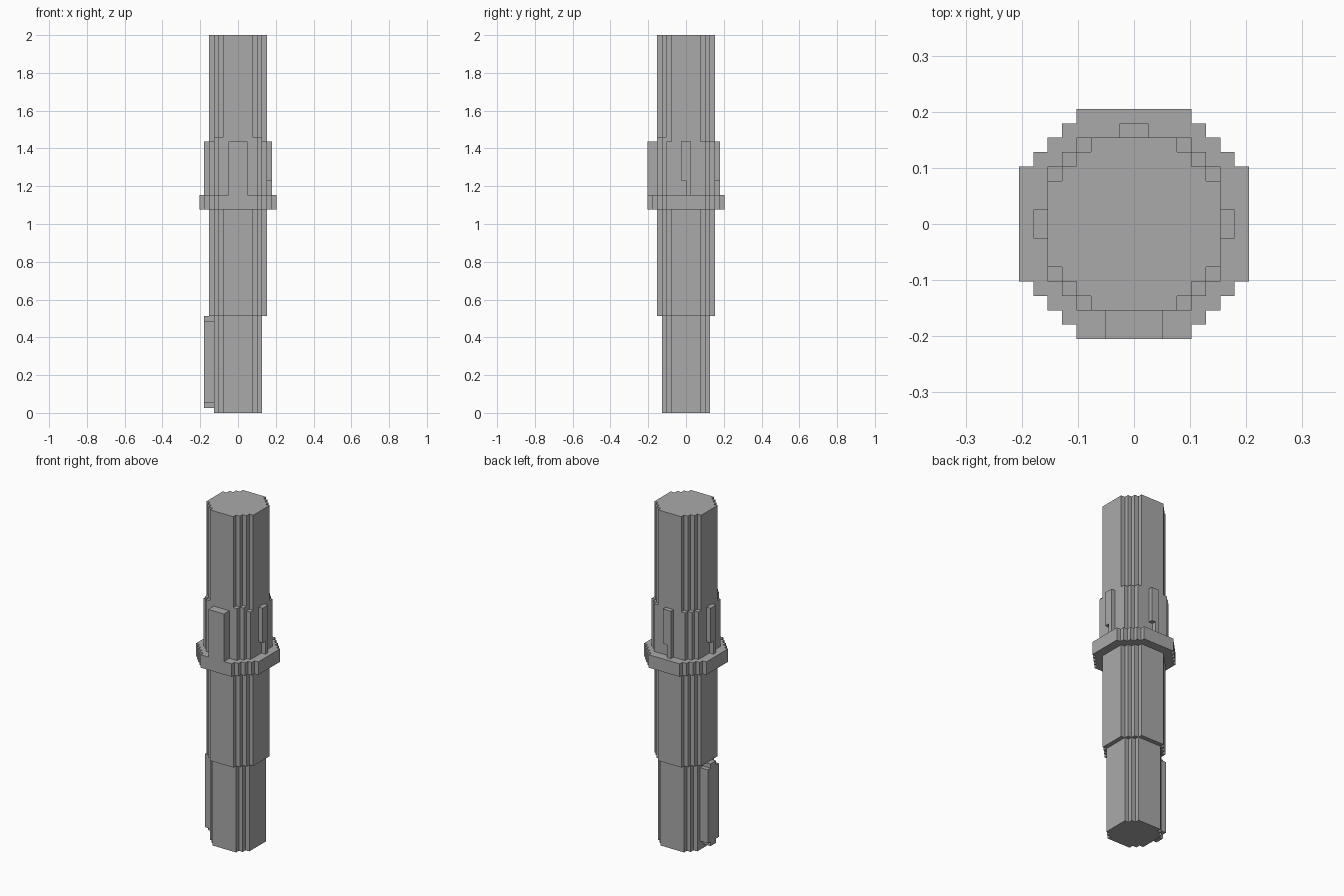
import bpy, bmesh
from math import pi
from mathutils import Matrix

U = 2 / 78  # size of one block step

if "Cube" in bpy.data.objects:
    bpy.data.objects.remove(bpy.data.objects["Cube"])

grey = bpy.data.materials.new("plain_grey")
grey.use_nodes = True
grey.diffuse_color = (0.4, 0.4, 0.4, 1)
grey.node_tree.nodes["Principled BSDF"].inputs["Base Color"].default_value = (0.4, 0.4, 0.4, 1)


def extrude(name, outline, low, high, matrix=Matrix()):
    """Closed outline in block units, extruded from low to high, then placed."""
    bm = bmesh.new()
    face = bm.faces.new([bm.verts.new((x, y, low)) for x, y in outline])
    grown = bmesh.ops.extrude_face_region(bm, geom=[face], use_keep_orig=True)
    top = [v for v in grown["geom"] if isinstance(v, bmesh.types.BMVert)]
    bmesh.ops.translate(bm, verts=top, vec=(0, 0, high - low))
    bmesh.ops.recalc_face_normals(bm, faces=bm.faces)
    bm.transform(Matrix.Scale(U, 4) @ matrix)
    mesh = bpy.data.meshes.new(name)
    bm.to_mesh(mesh)
    bm.free()
    mesh.materials.append(grey)
    obj = bpy.data.objects.new(name, mesh)
    bpy.context.collection.objects.link(obj)
    return obj


def stepped_round(radius, flat):
    """Octagon-like outline with stair-stepped corners."""
    corner = [(radius, flat)]
    for i in range(radius - flat):
        corner += [(radius - i - 1, flat + i), (radius - i - 1, flat + i + 1)]
    outline = []
    for _ in range(4):
        outline += corner
        corner = [(-y, x) for x, y in corner]
    return outline


def rect(x0, x1, y0, y1):
    return [(x0, y0), (x1, y0), (x1, y1), (x0, y1)]


def on_side(quarter_turns):
    """Stand an outline upright facing +x, then turn it about z."""
    upright = Matrix(((0, 0, 1, 0), (1, 0, 0, 0), (0, 1, 0, 0), (0, 0, 0, 1)))
    return Matrix.Rotation(quarter_turns * pi / 2, 4, "Z") @ upright


# Stacked shaft sections
for name, radius, flat, low, high in (
    ("lower_shaft", 5, 3, 0, 20),
    ("middle_shaft", 6, 3, 20, 42),
    ("flange", 8, 4, 42, 45),
    ("collar", 6, 4, 45, 56),
    ("upper_shaft", 6, 3, 56, 78),
):
    extrude(name, stepped_round(radius, flat), low, high)

# Small raised corners on the front of the collar
for side, s in (("left", 1), ("right", -1)):
    for i in range(2):
        x = 3 + i
        y = -6 + i
        extrude(f"collar_corner_{side}_{i + 1}", rect(s * x, s * (x + 1), y, y + 1), 56, 57)

# Front plate above the flange
extrude("front_plate", rect(-2, 2, 45, 56), 6, 8, on_side(-1))

# Notched ribs on the left, back and right of the collar
rib = [(0, 45), (1, 45), (1, 56), (-1, 56), (-1, 48), (0, 48)]
for turns, side in enumerate(("left", "back", "right")):
    extrude(f"{side}_rib", rib, 6, 7, on_side(turns))

# Key on the right of the lower shaft, with narrowed ends
half = [(1, 1), (1, 2), (2, 2), (2, 19), (1, 19), (1, 20)]
key = half + [(-y, z) for y, z in reversed(half)]
extrude("shaft_key", key, 5, 7, on_side(2))
